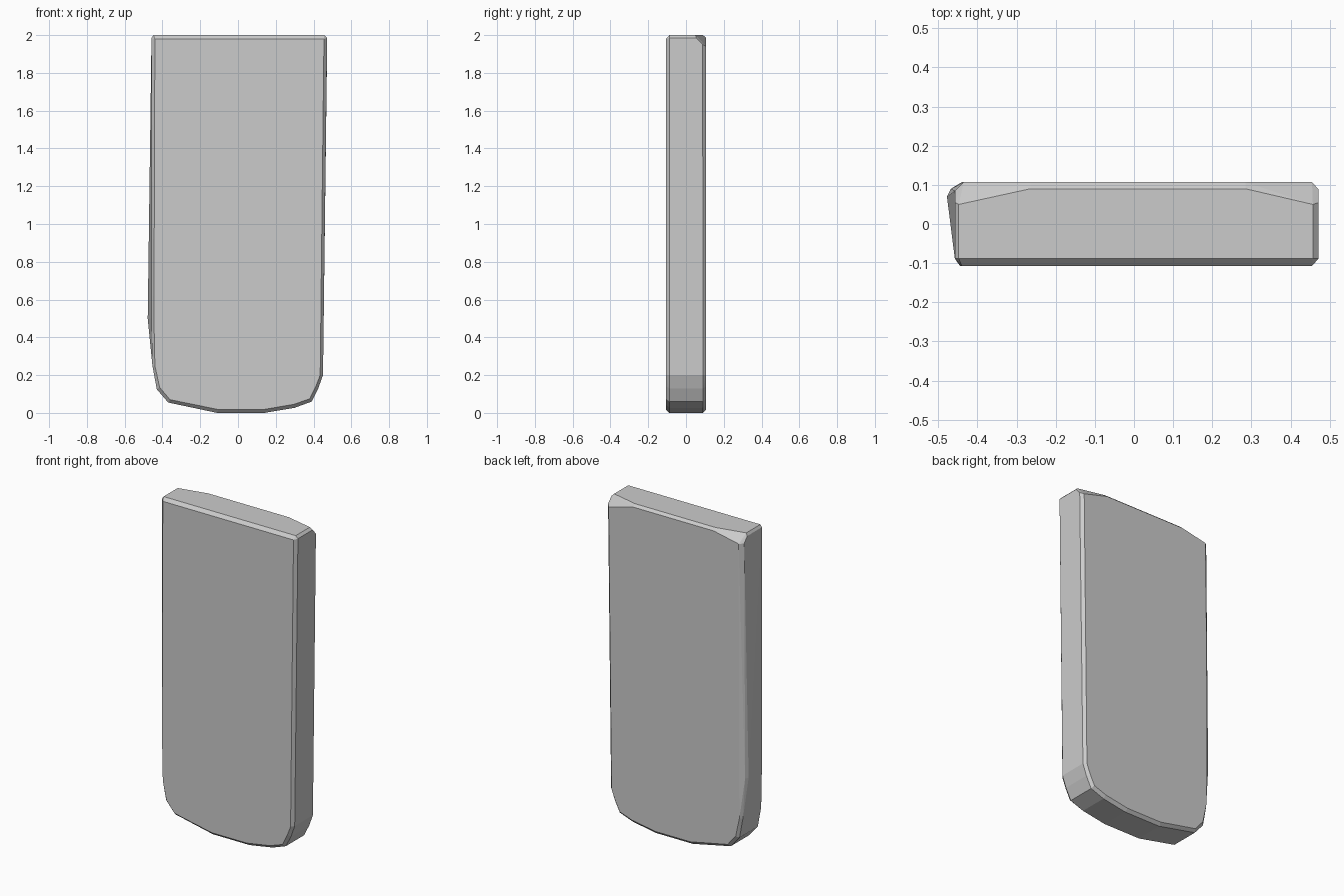
import bpy
import bmesh
from math import radians

# Slab outline below the top edge, seen from the front (x, z)
outer = [(-0.458, 0.5), (-0.453, 0.25), (-0.43, 0.125), (-0.37, 0.055), (-0.11, 0.0),
         (0.14, 0.0), (0.30, 0.027), (0.39, 0.06), (0.425, 0.13), (0.45, 0.2)]
inner = [(-0.445, 0.5), (-0.44, 0.25), (-0.415, 0.135), (-0.36, 0.07), (-0.105, 0.018),
         (0.135, 0.018), (0.295, 0.045), (0.38, 0.075), (0.412, 0.14), (0.435, 0.2)]
points = []


def layer(outline, y):
    points.extend((x, y, z) for x, z in outline)


# Rounded lower body: faces inset, rim at full size
layer(inner, -0.107)
layer(outer, -0.088)
layer(outer, 0.09)
layer(inner, 0.107)

# Left side leans outward towards the back
points += [(-0.478, 0.07, 0.5), (-0.468, 0.09, 0.5)]

# Top edge, front corners
points += [(-0.44, -0.107, 1.98), (0.455, -0.107, 1.98),
           (-0.458, -0.088, 1.985), (0.472, -0.088, 1.985),
           (-0.448, -0.088, 2.0), (0.457, -0.088, 2.0)]

# Top edge, back corners with wider worn bevels
points += [(-0.265, 0.09, 2.0), (0.285, 0.09, 2.0),
           (-0.265, 0.107, 1.985), (0.285, 0.107, 1.985),
           (-0.448, 0.05, 2.0), (0.457, 0.05, 2.0),
           (-0.458, 0.055, 1.985), (0.472, 0.055, 1.985),
           (-0.458, 0.085, 1.95), (0.472, 0.088, 1.95),
           (-0.435, 0.107, 1.95), (0.455, 0.107, 1.94)]

# Wrap the points in a closed slab
mesh = bpy.data.meshes.new("stone_slab")
bm = bmesh.new()
for p in points:
    bm.verts.new(p)
hull = bmesh.ops.convex_hull(bm, input=bm.verts)
loose = [v for v in bm.verts if not v.link_faces]
bmesh.ops.delete(bm, geom=loose, context='VERTS')
bmesh.ops.dissolve_limit(bm, angle_limit=radians(1), verts=bm.verts, edges=bm.edges)
bmesh.ops.recalc_face_normals(bm, faces=bm.faces)
bm.to_mesh(mesh)
bm.free()
slab = bpy.data.objects.new("stone_slab", mesh)
bpy.context.collection.objects.link(slab)
